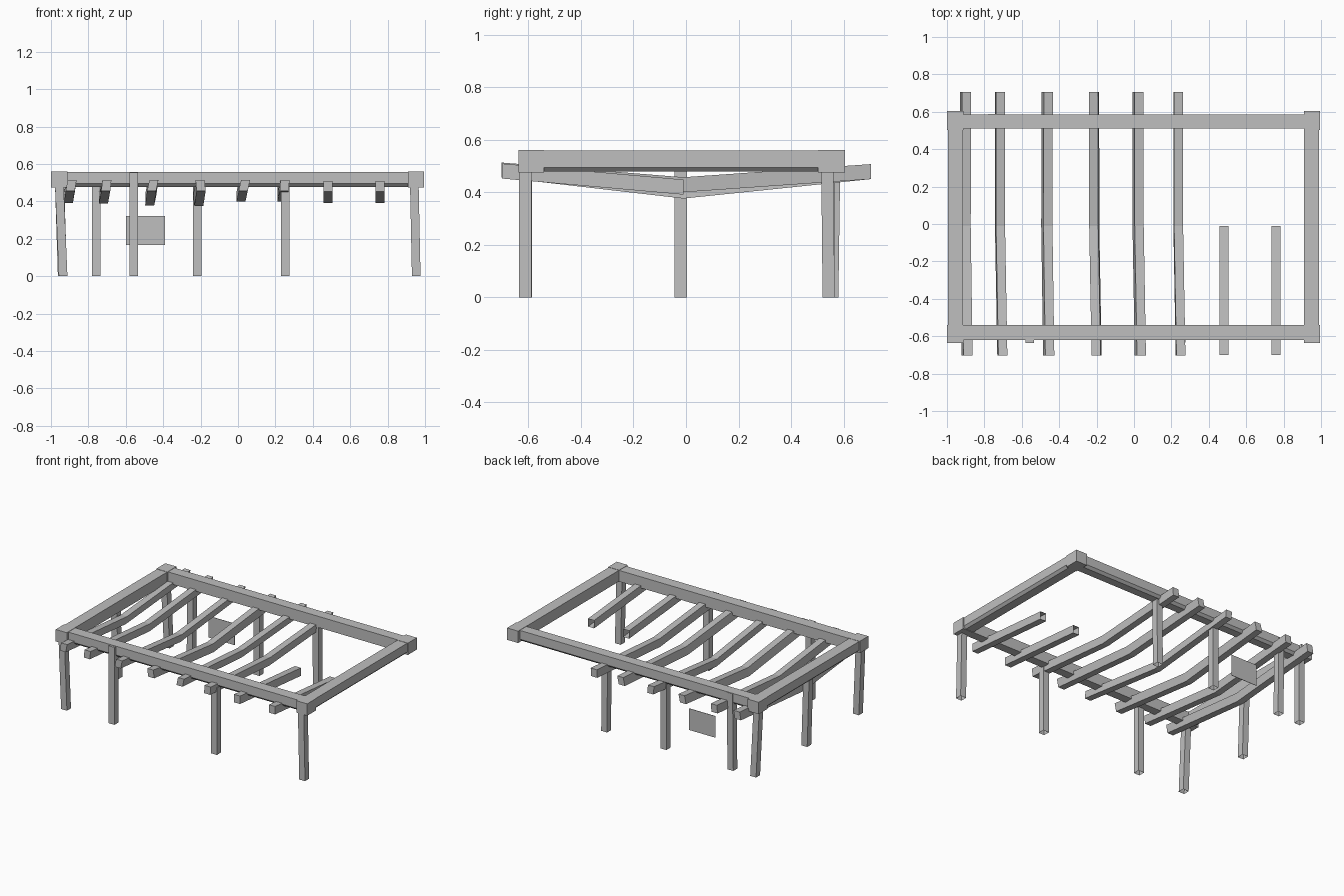
import bpy, bmesh
from mathutils import Vector

if "Cube" in bpy.data.objects:
    bpy.data.objects.remove(bpy.data.objects["Cube"], do_unlink=True)

GREY = (0.52, 0.52, 0.52, 1)
grey = bpy.data.materials.new("plain_grey")
grey.use_nodes = True
grey.diffuse_color = GREY
grey.node_tree.nodes["Principled BSDF"].inputs["Base Color"].default_value = GREY


def loft(name, rings, open_end=False):
    """Skin a list of matching rings of points; the last end may stay open."""
    bm = bmesh.new()
    loops = [[bm.verts.new(p) for p in ring] for ring in rings]
    n = len(loops[0])
    for a, b in zip(loops, loops[1:]):
        for i in range(n):
            j = (i + 1) % n
            bm.faces.new((a[i], a[j], b[j], b[i]))
    bm.faces.new(loops[0][::-1])
    if not open_end:
        bm.faces.new(loops[-1])
    bmesh.ops.recalc_face_normals(bm, faces=bm.faces)
    mesh = bpy.data.meshes.new(name)
    bm.to_mesh(mesh)
    bm.free()
    mesh.materials.append(grey)
    obj = bpy.data.objects.new(name, mesh)
    bpy.context.collection.objects.link(obj)
    return obj


def rect(x0, x1, y0, y1, z):
    return [Vector(p) for p in ((x0, y0, z), (x1, y0, z), (x1, y1, z), (x0, y1, z))]


def box(name, x0, x1, y0, y1, z0, z1):
    return loft(name, [rect(x0, x1, y0, y1, z0), rect(x0, x1, y0, y1, z1)])


# Top frame: beams with a chamfer along the lower outer edge
LOW, HIGH, CUT = 0.478, 0.558, 0.017


def beam(name, inner, outer, start, end, along_x):
    step = CUT if outer > inner else -CUT
    profile = [(inner, LOW), (outer - step, LOW), (outer, LOW + CUT),
               (outer, HIGH), (inner, HIGH)]
    rings = []
    for t in (start, end):
        rings.append([(t, c, z) if along_x else (c, t, z) for c, z in profile])
    return loft(name, rings)


beam("front_beam", -0.54, -0.62, -0.93, 0.93, True)
beam("back_beam", 0.51, 0.585, -0.93, 0.93, True)
beam("right_beam", -0.915, -0.995, -0.6, 0.57, False)
beam("left_beam", 0.91, 0.99, -0.6, 0.57, False)

# Corner blocks
for side, x0, x1 in (("right", -1.0, -0.912), ("left", 0.908, 0.995)):
    box(f"front_{side}_corner_block", x0, x1, -0.637, -0.54, 0.475, 0.56)
    box(f"back_{side}_corner_block", x0, x1, 0.503, 0.605, 0.475, 0.56)

# Posts: base centre, lean at the top, top height; hollow at the foot
HALF = 0.023
posts = [
    ("front_right_post", -0.935, -0.612, -0.02, 0.0, 0.48),
    ("front_second_post", -0.557, -0.613, 0.0, 0.0, 0.555),
    ("front_third_post", 0.253, -0.61, 0.0, 0.0, 0.48),
    ("front_left_post", 0.953, -0.612, -0.01, 0.0, 0.48),
    ("middle_right_post", -0.94, -0.02, -0.015, 0.0, 0.48),
    ("back_right_post", -0.937, 0.555, -0.015, -0.015, 0.48),
    ("back_second_post", -0.758, 0.557, 0.0, 0.008, 0.555),
    ("back_third_post", -0.217, 0.543, 0.0, 0.0, 0.48),
    ("back_fourth_post", 0.253, 0.543, 0.0, -0.005, 0.48),
]
for name, x, y, dx, dy, top in posts:
    rings = []
    for px, py, z in ((x + dx, y + dy, top), (x, y, 0)):
        rings.append(rect(px - HALF, px + HALF, py - HALF, py + HALF, z))
    loft(name, rings, open_end=True)


# Rafters: sagging at the middle, slightly rolled
def rafter(name, path, roll, open_end=False):
    rings = []
    for x, y, z in path:
        rings.append([(x - 0.024, y, z), (x + 0.024, y, z),
                      (x + 0.024 + roll, y, z + 0.057), (x - 0.024 + roll, y, z + 0.057)])
    return loft(name, rings, open_end)


# front x, back x, middle height, roll
long_rafters = [
    (-0.897, -0.905, 0.39, 0.01),
    (-0.707, -0.72, 0.388, 0.006),
    (-0.462, -0.47, 0.379, 0.012),
    (-0.197, -0.21, 0.376, -0.006),
    (0.028, 0.016, 0.4, 0.012),
    (0.247, 0.234, 0.4, 0.004),
]
for i, (xf, xb, zm, roll) in enumerate(long_rafters):
    rafter(f"long_rafter_{i + 1}",
           [(xf, -0.703, 0.456), ((xf + xb) / 2 - 0.006, -0.01, zm), (xb, 0.705, 0.45)], roll)
for i, x in enumerate((0.482, 0.76)):
    rafter(f"short_rafter_{i + 1}", [(x, -0.7, 0.452), (x, -0.01, 0.391)], 0.0, True)

# Hanging panel near the back
box("hanging_panel", -0.6, -0.39, 0.52, 0.523, 0.168, 0.322)
